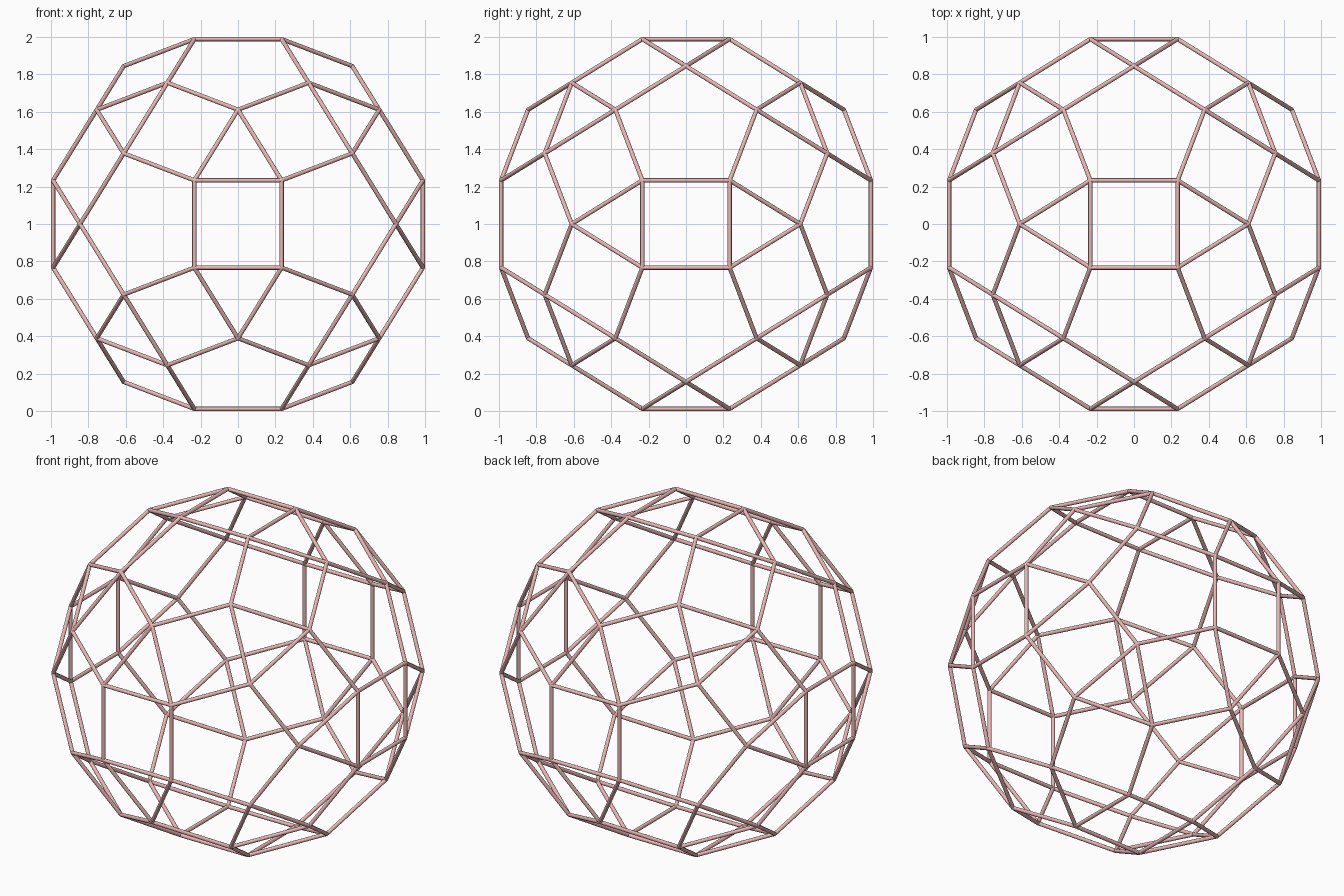
import bpy, bmesh, math
from itertools import product, combinations
from mathutils import Vector, Matrix

if "Cube" in bpy.data.objects:
    bpy.data.objects.remove(bpy.data.objects["Cube"])

PHI = (1 + math.sqrt(5)) / 2
RADIUS = 0.0115                   # strut radius
SCALE = (1 - RADIUS) / PHI**3     # outermost struts touch the 2 unit box
SIDES = 12

# Corners of a rhombicosidodecahedron: cyclic shifts and sign flips of three seeds
seeds = [(1, 1, PHI**3), (PHI, PHI**2, 2 * PHI), (PHI**2, 0, 2 + PHI)]
points = set()
for seed in seeds:
    for shift in range(3):
        p = seed[shift:] + seed[:shift]
        for signs in product((-1, 1), repeat=3):
            points.add(tuple(round(c * s * SCALE, 6) + 0.0 for c, s in zip(p, signs)))
points = [Vector(p) + Vector((0, 0, 1)) for p in sorted(points)]

bm = bmesh.new()

# Round strut between every pair of neighbouring corners
for a, b in combinations(points, 2):
    d = b - a
    if d.length < 2.01 * SCALE:
        m = Matrix.Translation((a + b) / 2) @ d.to_track_quat('Z', 'Y').to_matrix().to_4x4()
        bmesh.ops.create_cone(bm, cap_ends=False, segments=SIDES, radius1=RADIUS,
                              radius2=RADIUS, depth=d.length, matrix=m)

# Small ball closing each joint
for p in points:
    bmesh.ops.create_icosphere(bm, subdivisions=2, radius=RADIUS, matrix=Matrix.Translation(p))

for f in bm.faces:
    f.smooth = True
mesh = bpy.data.meshes.new("lattice_ball")
bm.to_mesh(mesh)
bm.free()
ball = bpy.data.objects.new("lattice_ball", mesh)
bpy.context.collection.objects.link(ball)

# Dusty pink
mat = bpy.data.materials.new("pink")
mat.diffuse_color = (0.8, 0.47, 0.46, 1)
mat.use_nodes = True
mat.node_tree.nodes["Principled BSDF"].inputs["Base Color"].default_value = mat.diffuse_color
mesh.materials.append(mat)
